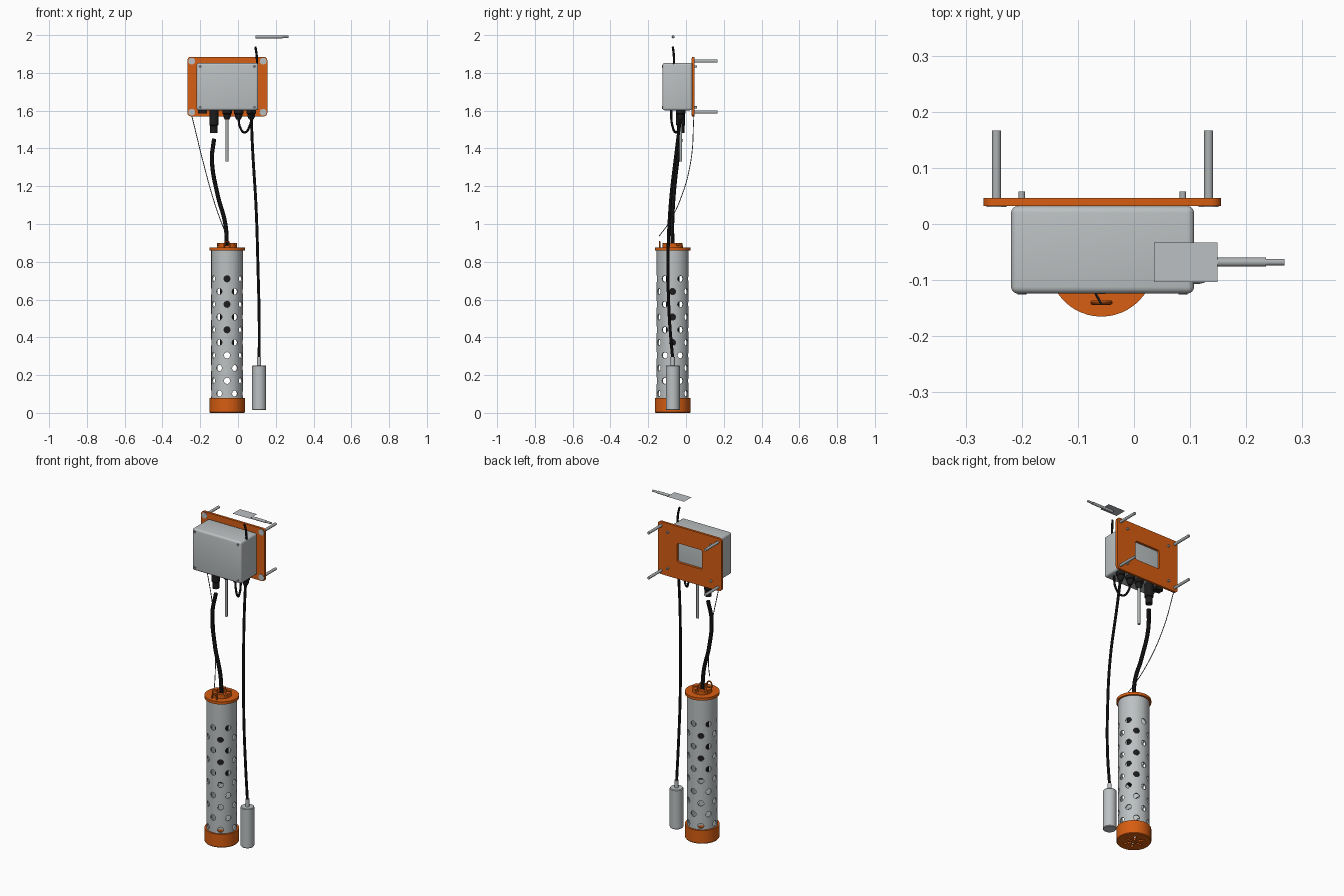
import bpy, bmesh, math
from mathutils import Matrix, Vector

if "Cube" in bpy.data.objects:
    bpy.data.objects.remove(bpy.data.objects["Cube"], do_unlink=True)


def material(name, r, g, b):
    m = bpy.data.materials.new(name)
    m.use_nodes = True
    m.diffuse_color = (r, g, b, 1)
    bsdf = next(n for n in m.node_tree.nodes if n.type == 'BSDF_PRINCIPLED')
    bsdf.inputs["Base Color"].default_value = (r, g, b, 1)
    return m


ORANGE = material("orange plastic", 0.68, 0.11, 0.006)
GREY = material("light grey", 0.50, 0.53, 0.54)
STEEL = material("steel grey", 0.42, 0.44, 0.45)
SCREW = material("dark screw grey", 0.16, 0.17, 0.18)
BLACK = material("black rubber", 0.012, 0.012, 0.013)
parts = []


def finish(name, bm, mat):
    bmesh.ops.recalc_face_normals(bm, faces=bm.faces)
    me = bpy.data.meshes.new(name)
    bm.to_mesh(me)
    bm.free()
    ob = bpy.data.objects.new(name, me)
    bpy.context.collection.objects.link(ob)
    if mat:
        me.materials.append(mat)
        parts.append(ob)
    return ob


def box(name, lo, hi, mat, bevel=0, axis=None):
    """Box between two corners; bevels all edges or only those along one axis."""
    lo, hi = Vector(lo), Vector(hi)
    bm = bmesh.new()
    bmesh.ops.create_cube(bm, size=1)
    for v in bm.verts:
        v.co = (lo + hi) / 2 + v.co * (hi - lo)
    if bevel:
        edges = [e for e in bm.edges if axis is None or
                 abs((e.verts[0].co - e.verts[1].co)[axis]) > 1e-5]
        bmesh.ops.bevel(bm, geom=edges, offset=bevel, segments=4,
                        profile=0.5, affect='EDGES')
    return finish(name, bm, mat)


def rod(name, a, b, r, mat, sides=24):
    """Straight cylinder from a to b."""
    a, b = Vector(a), Vector(b)
    bm = bmesh.new()
    add_rod(bm, a, b, r, sides)
    return finish(name, bm, mat)


def add_rod(bm, a, b, r, sides=24):
    a, b = Vector(a), Vector(b)
    turn = (b - a).to_track_quat('Z', 'Y').to_matrix().to_4x4()
    bmesh.ops.create_cone(bm, cap_ends=True, segments=sides, radius1=r, radius2=r,
                          depth=(b - a).length,
                          matrix=Matrix.Translation((a + b) / 2) @ turn)


def lathe(name, x, y, profile, mat, sides=32, closed=False):
    """Profile of (radius, z) spun around a vertical axis."""
    bm = bmesh.new()
    vs = [bm.verts.new((r, 0, z)) for r, z in profile]
    es = [bm.edges.new(p) for p in zip(vs, vs[1:])]
    if closed:
        es.append(bm.edges.new((vs[-1], vs[0])))
    bmesh.ops.spin(bm, geom=vs + es, cent=(0, 0, 0), axis=(0, 0, 1),
                   angle=math.tau, steps=sides)
    bmesh.ops.remove_doubles(bm, verts=bm.verts, dist=1e-5)
    bmesh.ops.translate(bm, verts=bm.verts, vec=(x, y, 0))
    return finish(name, bm, mat)


def cable(name, points, r, mat):
    cu = bpy.data.curves.new(name, 'CURVE')
    cu.dimensions = '3D'
    cu.bevel_depth = r
    cu.bevel_resolution = 3
    cu.use_fill_caps = True
    sp = cu.splines.new('BEZIER')
    sp.bezier_points.add(len(points) - 1)
    for bp, co in zip(sp.bezier_points, points):
        bp.co = co
        bp.handle_left_type = bp.handle_right_type = 'AUTO'
    ob = bpy.data.objects.new(name, cu)
    bpy.context.collection.objects.link(ob)
    cu.materials.append(mat)
    select([ob])
    bpy.ops.object.convert(target='MESH')
    parts.append(bpy.context.view_layer.objects.active)


def select(obs):
    bpy.ops.object.select_all(action='DESELECT')
    for o in obs:
        o.select_set(True)
    bpy.context.view_layer.objects.active = obs[0]


def cut(ob, cutter):
    mod = ob.modifiers.new("cut", 'BOOLEAN')
    mod.operation = 'DIFFERENCE'
    mod.solver = 'EXACT'
    mod.object = cutter
    cutter.hide_render = True
    select([ob])
    bpy.ops.object.modifier_apply(modifier=mod.name)
    bpy.data.objects.remove(cutter, do_unlink=True)


# Mounting plate with a window, and its fasteners
plate = box("mounting_plate", (-.268, .032, 1.57), (.155, .046, 1.885), ORANGE, .018, 1)
cut(plate, box("window_cutter", (-.14, .02, 1.67), (.027, .06, 1.785), None, .012, 1))
for x in (-.245, .133):
    for z in (1.592, 1.862):
        rod("wall_screw", (x, .04, z), (x, .167, z), .008, STEEL)
        rod("wall_screw_head", (x, .03, z), (x, .04, z), .018, GREY)

# Enclosure, lid screws and rear bolts
box("enclosure", (-.219, -.124, 1.602), (.107, .032, 1.852), GREY, .012)
for x in (-.2, .087):
    for z in (1.618, 1.834):
        rod("lid_screw", (x, -.126, z), (x, -.12, z), .008, SCREW)
        rod("rear_bolt", (x, .03, z), (x, .058, z), .006, STEEL)

# Connectors under the enclosure
GY = -.028
lathe("cable_plug", -.128, GY, [(0, 1.605), (.024, 1.605), (.024, 1.525), (.019, 1.52),
                                (.019, 1.482), (0, 1.482)], BLACK)
for x in (-.058, .003, .07):
    lathe("cable_gland", x, GY, [(0, 1.605), (.025, 1.605), (.025, 1.585), (.02, 1.58),
                                 (.02, 1.57), (.011, 1.552), (0, 1.552)], BLACK, 12)
box("port_cover", (-.212, GY - .018, 1.585), (-.163, GY + .018, 1.604), BLACK)
rod("probe", (-.058, GY, 1.33), (-.058, GY, 1.56), .008, STEEL)

# Perforated tube
TX, TY = -.058, -.071
tube = lathe("perforated_tube", TX, TY, [(.084, .03), (.084, .865), (.077, .865), (.077, .03)],
             GREY, 48, closed=True)
bm = bmesh.new()
for row in range(10):
    z = .71 - row * .0675
    for k in range(6):
        t = math.radians(60 * k + 30 * (row % 2))
        d = Vector((math.sin(t), -math.cos(t), 0))
        c = Vector((TX, TY, z))
        add_rod(bm, c + d * .06, c + d * .1, .0165, 16)
cut(tube, finish("hole_cutter", bm, None))
rod("inner_sensor", (TX, TY, .36), (TX, TY, .862), .036, BLACK)

# Bottom cap with drain slots
cap = lathe("bottom_cap", TX, TY, [(0, 0), (.091, 0), (.094, .004), (.094, .08), (.083, .08),
                                   (.083, .016), (0, .016)], ORANGE, 48)
for k in range(6):
    slot = box("slot_cutter", (.014, -.006, -.02), (.058, .006, .04), None)
    slot.matrix_world = Matrix.Translation((TX, TY, 0)) @ Matrix.Rotation(k * math.pi / 3, 4, 'Z')
    bpy.context.view_layer.update()
    cut(cap, slot)

# Top lid with notched collar and tether eye
lathe("top_lid", TX, TY, [(0, .86), (.094, .86), (.094, .876), (0, .876)], ORANGE, 48)
collar = lathe("lid_collar", TX, TY, [(.054, .874), (.054, .9), (.03, .9), (.03, .874)],
               ORANGE, 32, closed=True)
for k in range(3):
    notch = box("notch_cutter", (-.07, -.008, .885), (.07, .008, .92), None)
    notch.matrix_world = (Matrix.Translation((TX, TY, 0))
                          @ Matrix.Rotation((k + .5) * math.pi / 3, 4, 'Z'))
    bpy.context.view_layer.update()
    cut(collar, notch)
cable("tether_eye", [(TX - .016, -.14, .874), (TX - .012, -.14, .9), (TX, -.14, .907),
                     (TX + .012, -.14, .9), (TX + .016, -.14, .874)], .004, ORANGE)

# Cables
cable("main_cable", [(-.127, -.028, 1.45), (-.138, -.045, 1.34), (-.108, -.065, 1.155),
                     (-.067, -.073, 1.0), (TX, TY, .87)], .011, BLACK)
cable("float_cable", [(.07, GY, 1.57), (.077, -.05, 1.4), (.096, -.085, 1.08),
                      (.106, -.095, .76), (.112, -.088, .5), (.112, -.07, .28)], .008, BLACK)
cable("antenna_cable", [(.003, GY, 1.56), (.01, -.035, 1.515), (.035, -.053, 1.485),
                        (.062, -.072, 1.52), (.075, -.078, 1.6), (.09, -.07, 1.74),
                        (.1, -.064, 1.85), (.098, -.065, 1.9), (.092, -.07, 1.938)],
      .006, BLACK)
cable("tether_wire", [(-.245, .042, 1.575), (-.185, .025, 1.33), (-.13, -.03, 1.13),
                      (-.085, -.095, 1.0), (TX, -.143, .935)], .0022, SCREW)

# Hanging sensor weight
lathe("sensor_weight", .112, -.07, [(0, .014), (.034, .014), (.037, .018), (.037, .247),
                                    (.034, .251), (.011, .251), (.011, .295), (0, .295)], GREY)

# Antenna with thin flag
AZ = 1.991
rod("antenna_base", (.093, -.068, AZ), (.235, -.068, AZ), .008, STEEL)
rod("antenna_tip", (.235, -.068, AZ), (.268, -.068, AZ), .006, STEEL)
bm = bmesh.new()
bm.faces.new([bm.verts.new((x, y, 2)) for x, y in
              ((.036, -.103), (.149, -.103), (.149, -.033), (.036, -.033))])
finish("antenna_flag", bm, GREY)

select(parts)
bpy.ops.object.shade_smooth_by_angle(angle=math.radians(35))
